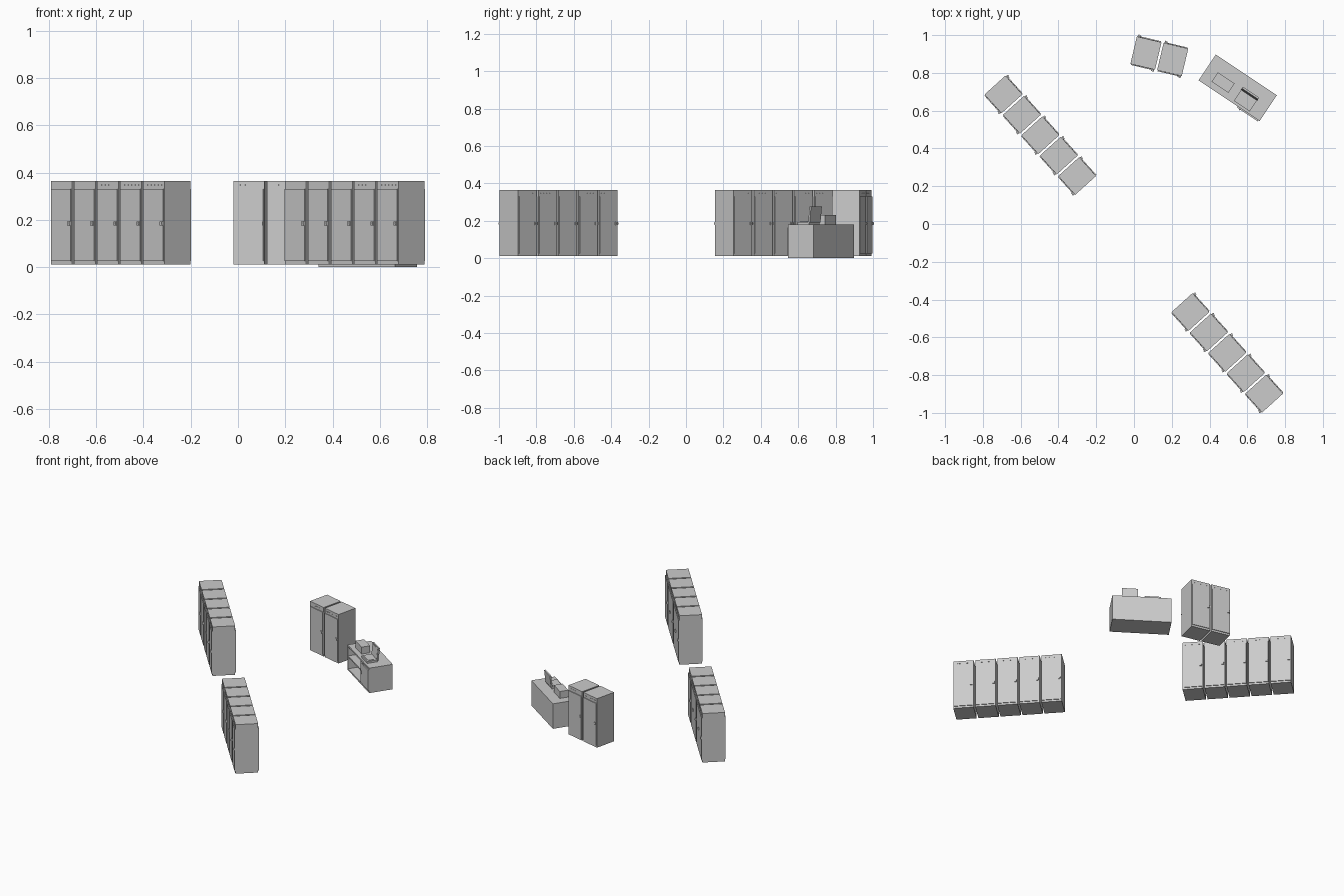
import bpy, bmesh
from math import radians
from mathutils import Matrix, Vector

if "Cube" in bpy.data.objects:
    bpy.data.objects.remove(bpy.data.objects["Cube"])


def add_box(bm, center, size):
    m = Matrix.Translation(center) @ Matrix.Diagonal((*size, 1))
    bmesh.ops.create_cube(bm, size=1, matrix=m)


def make_object(name, boxes, world):
    bm = bmesh.new()
    for c, s in boxes:
        add_box(bm, c, s)
    mesh = bpy.data.meshes.new(name)
    bm.to_mesh(mesh)
    bm.free()
    ob = bpy.data.objects.new(name, mesh)
    ob.matrix_world = world
    bpy.context.collection.objects.link(ob)
    return ob


def frame(x, y, angle):
    return Matrix.Translation((x, y, 0)) @ Matrix.Rotation(radians(angle), 4, 'Z')


W, D, PITCH = 0.134, 0.149, 0.1455
Z0, Z1 = 0.012, 0.365


def cabinet(name, world):
    make_object(name + "_body", [((0, 0, (Z0 + Z1) / 2), (W, D, Z1 - Z0))], world)
    # identical door, latch and vents on both long faces
    for side, turn in (("front", 0), ("back", 180)):
        w = world @ Matrix.Rotation(radians(turn), 4, 'Z')
        y = -D / 2
        make_object(f"{name}_{side}_door",
                    [((0, y - 0.002, 0.178), (W - 0.008, 0.006, 0.305))], w)
        x = W / 2 - 0.013
        make_object(f"{name}_{side}_handle",
                    [((x, y - 0.007, 0.185), (0.016, 0.006, 0.016)),
                     ((x + 0.004, y - 0.011, 0.185), (0.007, 0.004, 0.010))], w)
        make_object(f"{name}_{side}_vents",
                    [((-0.044 + 0.022 * i, y, 0.347), (0.013, 0.003, 0.004))
                     for i in range(5)], w)


# cabinet rows: name, centre x, centre y, angle, count
for row, cx, cy, ang, n in (("left_row", -0.496, 0.470, -47.9, 5),
                            ("right_row", 0.494, -0.682, -47.9, 5),
                            ("rear_pair", 0.134, 0.888, -13.3, 2)):
    base = frame(cx, cy, ang)
    for i in range(n):
        offset = Matrix.Translation(((i - (n - 1) / 2) * PITCH, 0, 0))
        cabinet(f"{row}_cabinet_{i + 1}", base @ offset)

# desk with an open shelf bay on the left and a door on the right
desk = frame(0.549, 0.721, -33.7)
L, DD, H, T = 0.389, 0.165, 0.18, 0.012
make_object("desk_top", [((0, 0, H - T / 2), (L, DD, T))], desk)
make_object("desk_bottom", [((0, 0, T / 2), (L, DD, T))], desk)
make_object("desk_back", [((0, DD / 2 - T / 2, H / 2), (L, T, H - 2 * T))], desk)
for name, x in (("left", -L / 2 + T / 2), ("middle", 0.045), ("right", L / 2 - T / 2)):
    make_object(f"desk_{name}_panel",
                [((x, -T / 2, H / 2), (T, DD - T, H - 2 * T))], desk)
xa, xb = -L / 2 + T, 0.039
make_object("desk_shelf", [(((xa + xb) / 2, -T / 2, 0.10), (xb - xa, DD - T, 0.010))], desk)
make_object("desk_door", [((0.120, -DD / 2 - 0.002, H / 2), (0.134, 0.008, 0.145))], desk)
make_object("desk_door_handle", [((0.072, -DD / 2 - 0.008, 0.10), (0.008, 0.006, 0.022))], desk)

# items on the desk
make_object("equipment_box", [((-0.08, -0.02, H + 0.025), (0.106, 0.060, 0.05))], desk)
make_object("computer_base", [((0.072, -0.032, H + 0.007), (0.100, 0.074, 0.014))], desk)
make_object("keyboard", [((0.072, -0.038, H + 0.0155), (0.082, 0.044, 0.003))], desk)
tilt = desk @ Matrix.Translation((0.072, 0.006, H + 0.010)) @ Matrix.Rotation(radians(-6), 4, 'X')
make_object("computer_screen", [((0, 0, 0.043), (0.104, 0.010, 0.086))], tilt)
make_object("screen_panel", [((0, -0.005, 0.045), (0.088, 0.003, 0.066))], tilt)
